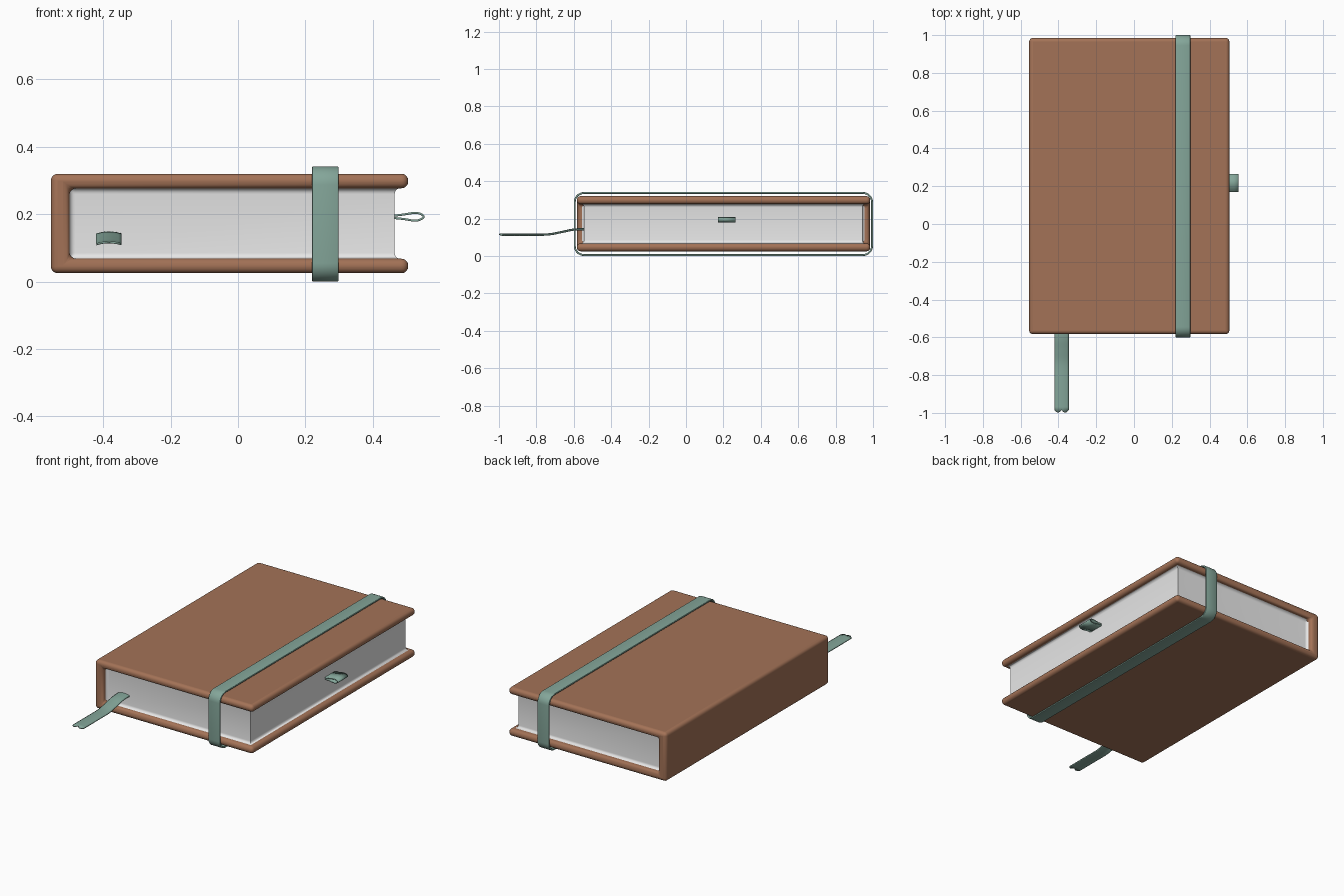
import bpy, bmesh
from math import sin, cos, pi, sqrt, radians
from mathutils import Vector

cube = bpy.data.objects.get("Cube")
if cube:
    bpy.data.objects.remove(cube, do_unlink=True)


def material(name, rgb):
    m = bpy.data.materials.new(name)
    m.use_nodes = True
    m.diffuse_color = (*rgb, 1)
    bsdf = m.node_tree.nodes["Principled BSDF"]
    bsdf.inputs["Base Color"].default_value = (*rgb, 1)
    bsdf.inputs["Roughness"].default_value = 0.7
    return m


leather = material("brown leather", (0.37, 0.17, 0.095))
paper = material("white paper", (0.8, 0.8, 0.8))
fabric = material("sage fabric", (0.23, 0.38, 0.32))


def finish(name, bm, mat, thickness=0, bevel=0, segments=2):
    """Turn a bmesh into a smooth shaded object with its modifiers."""
    bmesh.ops.recalc_face_normals(bm, faces=bm.faces)
    mesh = bpy.data.meshes.new(name)
    bm.to_mesh(mesh)
    bm.free()
    mesh.materials.append(mat)
    ob = bpy.data.objects.new(name, mesh)
    bpy.context.collection.objects.link(ob)
    if thickness:
        mod = ob.modifiers.new("Thickness", "SOLIDIFY")
        mod.thickness, mod.offset = thickness, 0
    if bevel:
        mod = ob.modifiers.new("Rounding", "BEVEL")
        mod.width, mod.segments = bevel, segments
        mod.limit_method, mod.angle_limit = "ANGLE", radians(40)
    bpy.ops.object.select_all(action="DESELECT")
    ob.select_set(True)
    bpy.context.view_layer.objects.active = ob
    bpy.ops.object.shade_smooth_by_angle(angle=radians(50))
    return ob


def grid(bm, rows, closed=False):
    """Skin rows of points with quads."""
    rows = [[bm.verts.new(p) for p in row] for row in rows]
    pairs = list(zip(rows, rows[1:])) + ([(rows[-1], rows[0])] if closed else [])
    for a, b in pairs:
        for i in range(len(a) - 1):
            bm.faces.new((a[i], a[i + 1], b[i + 1], b[i]))
    return rows


def smooth_path(points, steps=6):
    """Catmull-Rom curve through the points."""
    p = [Vector(q) for q in points]
    p = [p[0]] + p + [p[-1]]
    out = []
    for a, b, c, d in zip(p, p[1:], p[2:], p[3:]):
        for s in range(steps):
            t = s / steps
            out.append(0.5 * (2 * b + (c - a) * t + (2 * a - 5 * b + 4 * c - d) * t * t
                              + (3 * b - a - 3 * c + d) * t ** 3))
    return out + [p[-1]]


# Cover: one C-shaped section, boards and spine together, softly rounded
bm = bmesh.new()
section = [(0.505, 0.32), (-0.555, 0.32), (-0.555, 0.025), (0.505, 0.025),
           (0.505, 0.068), (-0.5, 0.068), (-0.5, 0.277), (0.505, 0.277)]
face = bm.faces.new([bm.verts.new((x, -0.583, z)) for x, z in section])
ext = bmesh.ops.extrude_face_region(bm, geom=[face])
bmesh.ops.translate(bm, vec=(0, 1.568, 0),
                    verts=[v for v in ext["geom"] if isinstance(v, bmesh.types.BMVert)])
finish("cover", bm, leather, bevel=0.02, segments=5)

# Page block: walls flare out gently where they meet the boards and spine
FLARE = 0.018


def flare(d):
    """Concave fillet, d away from the neighbouring surface."""
    d = min(max(d, 0), FLARE)
    return FLARE - sqrt(FLARE ** 2 - (FLARE - d) ** 2)


bm = bmesh.new()
offsets = [FLARE * (1 - cos(pi / 2 * i / 5)) for i in range(6)]
low, high, spine = 0.067, 0.278, -0.501
heights = [low + d for d in offsets] + [high - d for d in reversed(offsets)]
rows = []
for z in heights:
    f = flare(min(z - low, high - z))
    side = [(spine + d, max(f, flare(d))) for d in offsets] + [(0.465 + f, f)]
    row = [(x, -0.545 - g, z) for x, g in side]
    row += [(x, 0.943 + g, z) for x, g in reversed(side)]
    rows.append(row)
rows = grid(bm, rows)
finish("page_block", bm, paper)

# Elastic strap: rounded rectangular loop around the whole book
R, T = 0.05, 0.01
loop = []
y0, y1, z0, z1 = -0.6 + T / 2, 1.0 - T / 2, T / 2, 0.342 - T / 2
for k, (cy, cz) in enumerate([(y1 - R, z1 - R), (y0 + R, z1 - R),
                              (y0 + R, z0 + R), (y1 - R, z0 + R)]):
    for i in range(9):
        a = pi / 2 * (k + i / 8)
        loop.append((cy + R * cos(a), cz + R * sin(a)))
bm = bmesh.new()
grid(bm, [[(x, y, z) for x in (0.22, 0.298)] for y, z in loop], closed=True)
finish("elastic_strap", bm, fabric, thickness=T, bevel=0.003)

# Ribbon bookmark: arched across its width, with a notched tip
path = smooth_path([(-0.53, 0.14), (-0.6, 0.138), (-0.67, 0.124),
                    (-0.74, 0.112), (-0.84, 0.111), (-0.985, 0.111)])
bm = bmesh.new()
rows = []
for n, p in enumerate(path):
    row = []
    for i in range(9):
        u = i / 4 - 1
        tip = 0.014 * sin(pi * abs(u)) if n == len(path) - 1 else 0
        row.append((-0.383 + 0.037 * u, p.x - tip, p.y + 0.006 * (1 - u * u)))
    rows.append(row)
grid(bm, rows)
finish("ribbon_bookmark", bm, fabric, thickness=0.006)

# Pen loop: folded teardrop of fabric on the fore edge
path = smooth_path([(0.45, 0.194), (0.49, 0.199), (0.53, 0.204), (0.551, 0.193),
                    (0.53, 0.181), (0.49, 0.186), (0.45, 0.190)])
bm = bmesh.new()
grid(bm, [[(p.x, y, p.y) for y in (0.17, 0.265)] for p in path])
finish("pen_loop", bm, fabric, thickness=0.006)
